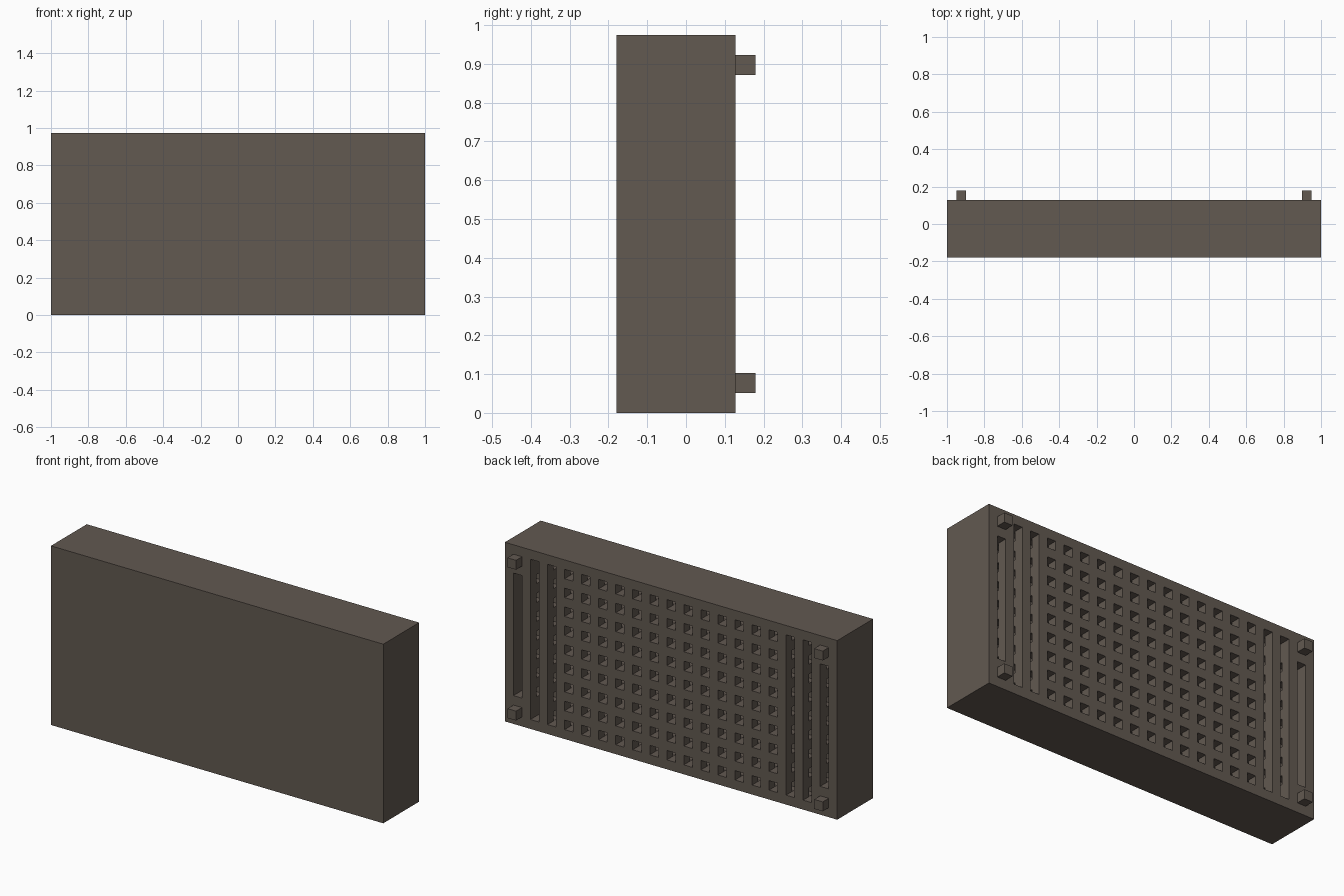
import bpy
import bmesh
from mathutils import Matrix, Vector

if "Cube" in bpy.data.objects:
    bpy.data.objects.remove(bpy.data.objects["Cube"], do_unlink=True)

# Everything sits on a grid of equal units: 39 wide, 19 high, 6 deep plus pegs
U = 2 / 39
W, H, D = 39, 19, 6
FRONT = -3.5          # y of the front face, in units
BACK = FRONT + D

brown = bpy.data.materials.new("grey brown")
brown.use_nodes = True
colour = (0.122, 0.100, 0.082, 1)
brown.diffuse_color = colour
brown.node_tree.nodes["Principled BSDF"].inputs["Base Color"].default_value = colour


def boxes(name, specs):
    """One object from boxes given as unit bounds (x0, x1, y0, y1, z0, z1), x from the edge."""
    bm = bmesh.new()
    for x0, x1, y0, y1, z0, z1 in specs:
        mid = Vector(((x0 + x1 - W) / 2, (y0 + y1) / 2, (z0 + z1) / 2)) * U
        size = Vector((x1 - x0, y1 - y0, z1 - z0)) * U
        bmesh.ops.create_cube(bm, size=1, matrix=Matrix.Translation(mid) @ Matrix.Diagonal(size.to_4d()))
    mesh = bpy.data.meshes.new(name)
    bm.to_mesh(mesh)
    bm.free()
    mesh.materials.append(brown)
    obj = bpy.data.objects.new(name, mesh)
    bpy.context.collection.objects.link(obj)
    return obj


def cut(target, cutter):
    """Subtract the cutter, bake the result and discard the cutter."""
    cutter.hide_render = True
    mod = target.modifiers.new("cut", 'BOOLEAN')
    mod.operation = 'DIFFERENCE'
    mod.solver = 'EXACT'
    mod.object = cutter
    bpy.context.view_layer.objects.active = target
    bpy.ops.object.modifier_apply(modifier=mod.name)
    bpy.data.objects.remove(cutter, do_unlink=True)


# Main block, plain on the front
block = boxes("block", [(0, W, FRONT, BACK, 0, H)])

# Back openings: short outer slots, two tall slots each side, square holes between
deep, out = FRONT + 1, BACK + 1
openings = []
for i in range(1, W, 2):
    if i in (1, W - 2):
        openings.append((i, i + 1, deep, out, 3, H - 3))
    elif i in (3, 5, W - 6, W - 4):
        openings.append((i, i + 1, deep, out, 1, H - 1))
    else:
        openings += [(i, i + 1, deep, out, k, k + 1) for k in range(1, H, 2)]
cut(block, boxes("opening_cutter", openings))

# Crosswise channels that link the openings inside
e = 0.02
channels = []
for k in range(1, H, 2):
    end = 3.5 if k in (1, H - 2) else 1.5
    for layer in (1, 3):
        y = BACK - layer
        channels.append((end, W - end, y - 1 + e, y - e, k + e, k + 1 - e))
cut(block, boxes("channel_cutter", channels))

# Four corner pegs on the back
for side, x in (("right", 1), ("left", W - 2)):
    for level, z in (("lower", 1), ("upper", H - 2)):
        boxes(f"{level}_{side}_peg", [(x, x + 1, BACK, BACK + 1, z, z + 1)])
